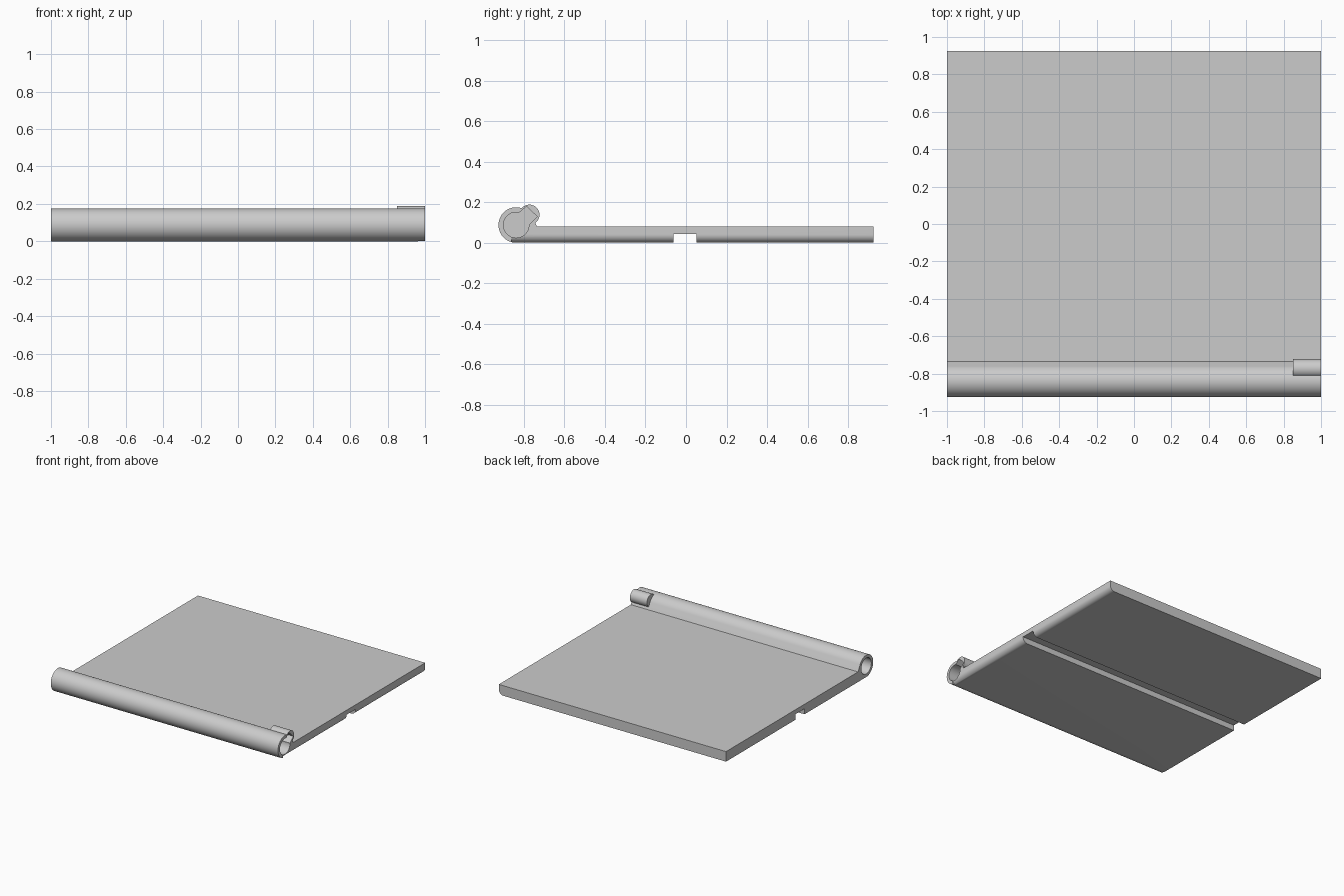
import bpy, bmesh
from math import cos, sin, pi, radians

if "Cube" in bpy.data.objects:
    bpy.data.objects.remove(bpy.data.objects["Cube"], do_unlink=True)

grey = bpy.data.materials.new("plain grey")
grey.use_nodes = True
colour = (0.6, 0.6, 0.6, 1)
grey.diffuse_color = colour
grey.node_tree.nodes["Principled BSDF"].inputs["Base Color"].default_value = colour


def arc(cy, cz, r, start, end, n):
    """Points along an arc, angles in degrees."""
    angles = [radians(start + (end - start) * i / n) for i in range(n + 1)]
    return [(cy + r * cos(a), cz + r * sin(a)) for a in angles]


def prism(name, outline, lo, hi, axis="x"):
    """Extrude a closed outline along x (outline in y, z) or y (outline in x, z)."""
    bm = bmesh.new()
    place = (lambda p: (lo, p[0], p[1])) if axis == "x" else (lambda p: (p[0], lo, p[1]))
    face = bm.faces.new([bm.verts.new(place(p)) for p in outline])
    moved = bmesh.ops.extrude_face_region(bm, geom=[face])["geom"]
    step = (hi - lo, 0, 0) if axis == "x" else (0, hi - lo, 0)
    bmesh.ops.translate(bm, vec=step, verts=[v for v in moved if isinstance(v, bmesh.types.BMVert)])
    bmesh.ops.recalc_face_normals(bm, faces=bm.faces)
    mesh = bpy.data.meshes.new(name)
    bm.to_mesh(mesh)
    bm.free()
    mesh.materials.append(grey)
    obj = bpy.data.objects.new(name, mesh)
    bpy.context.collection.objects.link(obj)
    return obj


def combine(target, other, operation):
    mod = target.modifiers.new(other.name, "BOOLEAN")
    mod.operation, mod.object, mod.solver = operation, other, "EXACT"
    bpy.context.view_layer.objects.active = target
    bpy.ops.object.modifier_apply(modifier=mod.name)
    bpy.data.objects.remove(other, do_unlink=True)


TY, TZ, TR, HOLE = -0.838, 0.0875, 0.0875, 0.063
THICK, BACK = 0.08, 0.925

# Flat panel with a groove underneath and a tube along the front
outline = [(-0.062, 0), (-0.062, 0.044), (0.052, 0.044), (0.052, 0),
           (BACK, 0), (BACK, THICK), (-0.735, THICK), (-0.745, 0.1)]
outline += arc(TY, TZ, TR, 25, 270, 56)
panel = prism("panel_with_tube", outline, -1, 1)

# Rounded clip housing at the left end of the tube
combine(panel, prism("clip_housing", arc(-0.773, 0.138, 0.05, 0, 352.5, 47), 0.85, 1), "UNION")

# Long bore from the right end, keyhole pocket in the left end
bore = arc(TY, TZ, HOLE, 0, 352.5, 47)
combine(panel, prism("bore", bore, -1.1, 0.8), "DIFFERENCE")
combine(panel, prism("pocket_round", bore, 0.87, 1.1), "DIFFERENCE")
slot = [(-0.83, 0.143), (-0.787, 0.179), (-0.734, 0.129), (-0.774, 0.09), (-0.82, 0.09)]
combine(panel, prism("pocket_slot", slot, 0.87, 1.1), "DIFFERENCE")

# Rounded lower edge along the left side
R = 0.04
edge = arc(1 - R, R, R, -90, 0, 10) + [(1.1, R), (1.1, -0.1), (1 - R, -0.1)]
combine(panel, prism("edge_rounding", edge, -0.86, 1.1, "y"), "DIFFERENCE")

bpy.ops.object.select_all(action="DESELECT")
panel.select_set(True)
bpy.context.view_layer.objects.active = panel
bpy.ops.object.shade_smooth_by_angle(angle=pi / 6)
